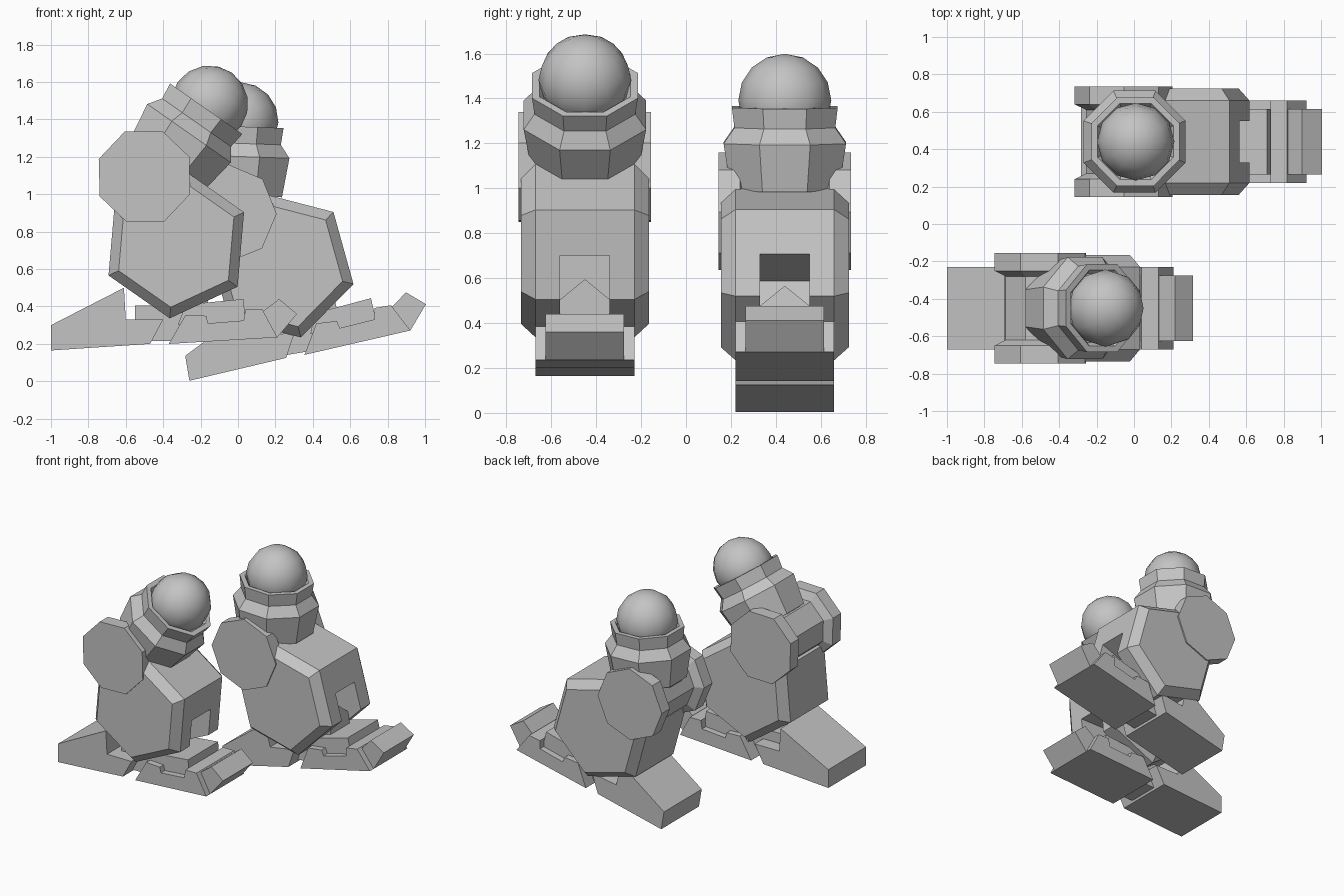
import bpy, bmesh
from math import radians, cos, sin, pi
from mathutils import Matrix, Vector

cube = bpy.data.objects.get("Cube")
if cube:
    bpy.data.objects.remove(cube)

grey = bpy.data.materials.new("plain_grey")
grey.use_nodes = True
colour = (0.55, 0.55, 0.55, 1)
grey.diffuse_color = colour
grey.node_tree.nodes["Principled BSDF"].inputs["Base Color"].default_value = colour


def finish(name, bm, matrix):
    bmesh.ops.recalc_face_normals(bm, faces=bm.faces)
    mesh = bpy.data.meshes.new(name)
    bm.to_mesh(mesh)
    bm.free()
    mesh.materials.append(grey)
    ob = bpy.data.objects.new(name, mesh)
    ob.matrix_world = matrix
    bpy.context.collection.objects.link(ob)
    return ob


def bridge(bm, rings):
    n = len(rings[0])
    for a, b in zip(rings, rings[1:]):
        for i in range(n):
            j = (i + 1) % n
            bm.faces.new((a[i], a[j], b[j], b[i]))
    bm.faces.new(rings[0])
    bm.faces.new(rings[-1])


def prism(name, points, half, matrix):
    """Side outline in x, z extruded evenly across y."""
    bm = bmesh.new()
    bridge(bm, [[bm.verts.new((x, y, z)) for x, z in points] for y in (-half, half)])
    return finish(name, bm, matrix)


def loft(name, rings, sides, phase, matrix):
    """Regular polygon rings (height, radius) stacked along local z."""
    bm = bmesh.new()
    angles = [radians(phase) + 2 * pi * i / sides for i in range(sides)]
    bridge(bm, [[bm.verts.new((r * cos(a), r * sin(a), h)) for a in angles]
                for h, r in rings])
    return finish(name, bm, matrix)


def spin(degrees):
    return Matrix.Rotation(-radians(degrees), 4, 'Y')


def move(x, z, y=0):
    return Matrix.Translation((x, y, z))


ACROSS = Matrix.Rotation(radians(90), 4, 'X')


def foot(side, matrix):
    # Outlines are measured from the rear bottom corner of the heel
    prism(side + "_heel", [(0, 0), (0, .135), (.39, .335), (.4, .165), (.6, .165), (.53, .035)], .22, matrix)
    prism(side + "_toe_base", [(.63, .035), (.72, .19), (.83, .185), (.84, .145), (1.03, .16),
                               (1.04, .22), (1.13, .22), (1.21, .07)], .22, matrix)
    prism(side + "_toe_plate", [(.68, .14), (.72, .245), (1.03, .275), (1.04, .14)], .175, matrix)
    prism(side + "_toe_tip", [(1.21, .07), (1.315, .195), (1.22, .275), (1.12, .2)], .175, matrix)
    prism(side + "_ankle_block", [(.45, .05), (.45, .24), (.78, .24), (.78, .05)], .12, matrix)
    # Pointed ankle post inside the shin slot
    bm = bmesh.new()
    house = [(-.11, .1), (.11, .1), (.11, .34), (0, .43), (-.11, .34)]
    bridge(bm, [[bm.verts.new((x, y, z)) for y, z in house] for x in (.56, .84)])
    finish(side + "_ankle_post", bm, matrix)


def shin(side, matrix):
    body = loft(side + "_shin", [(-.285, .34), (-.22, .4), (.22, .4), (.285, .34)], 6, 25, matrix @ ACROSS)
    cutter = prism(side + "_slot_cutter", [(0, -.5), (.5, -.5), (.5, -.035), (0, -.035)], .11, matrix)
    cutter.hide_render = True
    cutter.hide_set(True)
    cutter.display_type = 'WIRE'
    cut = body.modifiers.new("ankle_slot", 'BOOLEAN')
    cut.object = cutter
    cut.solver = 'EXACT'
    # Cut is baked so that no helper remains
    bpy.context.view_layer.update()
    baked = bpy.data.meshes.new_from_object(body.evaluated_get(bpy.context.evaluated_depsgraph_get()))
    body.modifiers.clear()
    body.data = baked
    bpy.data.objects.remove(cutter)
    # Knee barrel with an octagonal disc on each side
    knee = matrix @ move(-.17, .36) @ ACROSS
    loft(side + "_knee_barrel", [(-.22, .2), (.22, .2)], 8, 24, knee)
    for label, s in (("front", 1), ("back", -1)):
        loft(f"{side}_{label}_knee_disc", [(s * .17, .2), (s * .2, .262), (s * .295, .262)], 8, 24, knee)


def thigh(side, matrix):
    # Origin is the centre of the top rim
    loft(side + "_thigh", [(-.37, .26), (-.16, .295), (-.09, .243), (0, .255), (0, .22), (-.03, .2)],
         8, 22.5, matrix)
    loft(side + "_knee_strut", [(-.5, .16), (-.36, .2)], 8, 22.5, matrix @ move(-.04, 0))
    # Smooth ball joint
    bm = bmesh.new()
    bmesh.ops.create_uvsphere(bm, u_segments=12, v_segments=8, radius=.207)
    for f in bm.faces:
        f.smooth = True
    finish(side + "_ball_joint", bm, matrix @ move(0, .03))


# Placement: y centre, then (x, z, turn) of foot, shin and thigh
legs = {
    "right": (-.45, (-1, .165, 0), (-.33, .735, 0), (-.17, 1.457, -35)),
    "left": (.44, (-.26, .003, 9.5), (.23, .62, 20.5), (.008, 1.362, -2)),
}
for side, (y, *poses) in legs.items():
    for build, (x, z, turn) in zip((foot, shin, thigh), poses):
        build(side, move(x, z, y) @ spin(turn))
